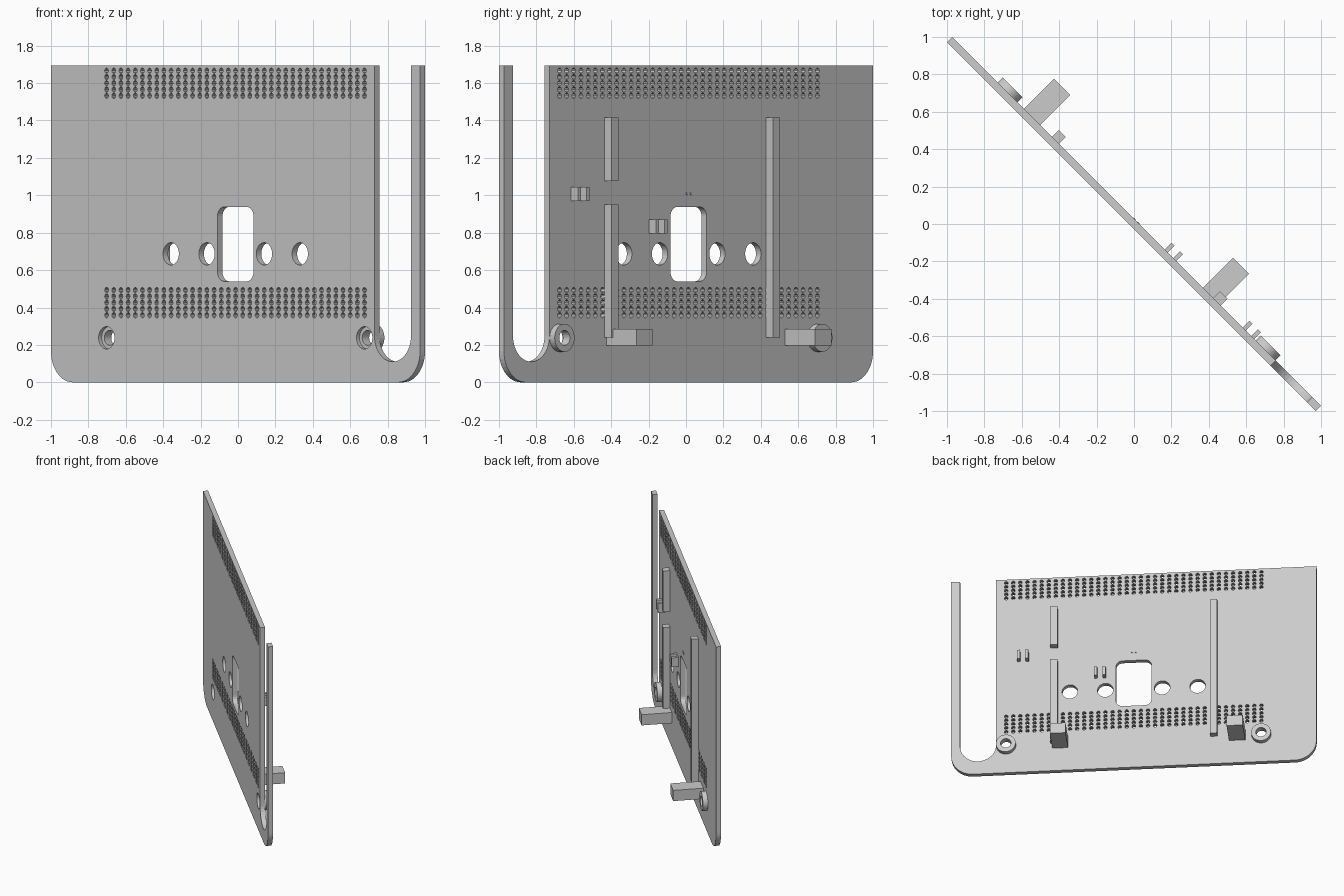
import bpy
import bmesh
from math import cos, sin, pi, radians
from mathutils import Matrix, Vector

if "Cube" in bpy.data.objects:
    bpy.data.objects.remove(bpy.data.objects["Cube"])

T = 0.019      # half thickness of the panel
L = 1.395      # half length of the panel
H = 1.695      # height of the panel

grey = bpy.data.materials.new("plain grey")
grey.use_nodes = True
grey.diffuse_color = (0.6, 0.6, 0.6, 1)
grey.node_tree.nodes["Principled BSDF"].inputs["Base Color"].default_value = (0.6, 0.6, 0.6, 1)

# Panel frame: u along the panel, v up, n out of its back (the panel stands diagonally)
U, V, N = Vector((1, -1, 0)).normalized(), Vector((0, 0, 1)), Vector((1, 1, 0)).normalized()
FRAME = Matrix((U, V, -N)).transposed().to_4x4()


def arc(u, v, r, start, end, steps):
    angles = [radians(start + (end - start) * i / steps) for i in range(steps + 1)]
    return [(u + r * cos(a), v + r * sin(a)) for a in angles]


def circle(u, v, r, steps=32):
    return arc(u, v, r, 0, 360, steps)[:-1]


def rounded_rect(u0, u1, v0, v1, r, steps=6):
    return (arc(u1 - r, v0 + r, r, -90, 0, steps) + arc(u1 - r, v1 - r, r, 0, 90, steps)
            + arc(u0 + r, v1 - r, r, 90, 180, steps) + arc(u0 + r, v0 + r, r, 180, 270, steps))


def extrude_loops(name, loops, n0, n1):
    """Filled outline with holes, extruded from n0 to n1 behind the panel."""
    curve = bpy.data.curves.new(name, 'CURVE')
    curve.dimensions = '2D'
    curve.fill_mode = 'BOTH'
    curve.extrude = (n1 - n0) / 2
    for loop in loops:
        spline = curve.splines.new('POLY')
        spline.points.add(len(loop) - 1)
        for point, (u, v) in zip(spline.points, loop):
            point.co = (u, v, 0, 1)
        spline.use_cyclic_u = True
    temp = bpy.data.objects.new(name + " outline", curve)
    bpy.context.collection.objects.link(temp)
    bpy.context.view_layer.update()
    mesh = bpy.data.meshes.new_from_object(temp.evaluated_get(bpy.context.evaluated_depsgraph_get()))
    bpy.data.objects.remove(temp)
    bm = bmesh.new()
    bm.from_mesh(mesh)
    bmesh.ops.remove_doubles(bm, verts=bm.verts, dist=0.0001)
    bmesh.ops.recalc_face_normals(bm, faces=bm.faces)
    bm.transform(FRAME @ Matrix.Translation((0, 0, -(n0 + n1) / 2)))
    for face in bm.faces:
        face.smooth = False
    bm.to_mesh(mesh)
    bm.free()
    mesh.name = name
    mesh.materials.clear()
    mesh.materials.append(grey)
    obj = bpy.data.objects.new(name, mesh)
    bpy.context.collection.objects.link(obj)
    return obj


def block(name, u0, u1, v0, v1, n1, n0=0.0):
    return extrude_loops(name, [[(u0, v0), (u1, v0), (u1, v1), (u0, v1)]], n0, n1)


# Panel outline with the open cable slot at its left end
corner = 0.165
slot_in, slot_out = 1.051, 1.327
slot_r = (slot_out - slot_in) / 2
outline = ([(-L, H)] + arc(-L + corner, corner, corner, 180, 270, 12)
           + arc(L - corner, corner, corner, 270, 360, 12) + [(L, H), (slot_out, H)]
           + arc(slot_in + slot_r, 0.11 + slot_r, slot_r, 0, -180, 20) + [(slot_in, H)])

# Openings: window, round holes and screw holes
holes = [rounded_rect(-0.136, 0.136, 0.54, 0.938, 0.05)]
holes += [circle(u, 0.687, 0.06) for u in (-0.488, -0.217, 0.217, 0.488)]
SCREWS = (-0.975, 0.975)
holes += [circle(u, 0.238, 0.06) for u in SCREWS]

# Two bands of ventilation perforations
COLUMNS, ROWS = 37, 5
for base in (0.342, 1.515):
    for i in range(COLUMNS):
        u = -0.975 + 1.95 * i / (COLUMNS - 1)
        for j in range(ROWS):
            holes.append(circle(u, base + 0.017 + 0.0335 * j, 0.0145, 10))
extrude_loops("panel", [outline] + holes, -T, T)

# Screw bosses
for side, u in zip(("right", "left"), SCREWS):
    extrude_loops("screw_boss_" + side, [circle(u, 0.238, 0.075), circle(u, 0.238, 0.04)], 0.004, 0.057)

# Vertical rails, the left one interrupted by a gap
block("rail_right", -0.64, -0.586, 0.24, 1.415, 0.071)
block("rail_left_lower", 0.58, 0.636, 0.24, 0.95, 0.071)
block("rail_left_upper", 0.58, 0.636, 1.077, 1.415, 0.071)

# Support arms
block("support_arm_right", -0.852, -0.728, 0.197, 0.285, 0.247)
block("support_arm_left", 0.502, 0.622, 0.197, 0.285, 0.247)

# Cable clips, each a pair of prongs
for name, u, v in (("inner", 0.212, 0.795), ("outer", 0.802, 0.97)):
    for k, shift in enumerate((0, 0.064)):
        block(f"clip_{name}_prong_{k + 1}", u + shift, u + shift + 0.023, v, v + 0.075, 0.071)

# Tiny marker pegs above the window
for k, u in enumerate((-0.018, 0.012)):
    extrude_loops(f"marker_peg_{k + 1}", [circle(u, 1.01, 0.008, 8)], 0, 0.024)
